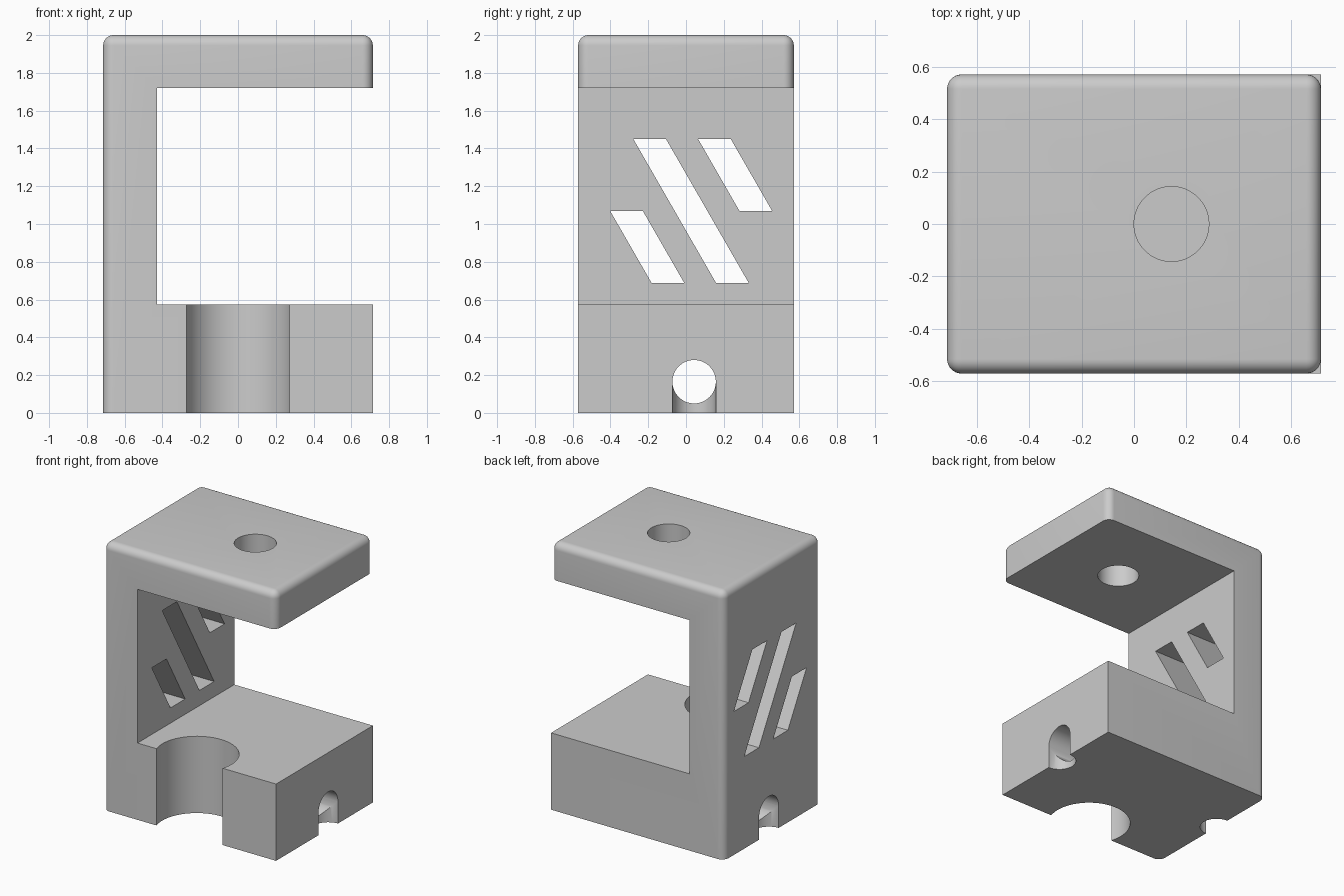
import bpy, bmesh, math
from mathutils import Matrix, Vector

if "Cube" in bpy.data.objects:
    bpy.data.objects.remove(bpy.data.objects["Cube"], do_unlink=True)

X, Y, TOP = 0.714, 0.571, 2.0      # half width, half depth, height
ROUND = 0.055

grey = bpy.data.materials.new("plain grey")
grey.use_nodes = True
grey.diffuse_color = (0.6, 0.6, 0.6, 1)
grey.node_tree.nodes["Principled BSDF"].inputs["Base Color"].default_value = (0.6, 0.6, 0.6, 1)


def add_object(name, bm):
    bmesh.ops.recalc_face_normals(bm, faces=bm.faces)
    mesh = bpy.data.meshes.new(name)
    bm.to_mesh(mesh)
    bm.free()
    mesh.materials.append(grey)
    obj = bpy.data.objects.new(name, mesh)
    bpy.context.collection.objects.link(obj)
    return obj


def prism(points, direction):
    """Extrude a closed outline of 3D points along a direction."""
    bm = bmesh.new()
    face = bm.faces.new([bm.verts.new(p) for p in points])
    ext = bmesh.ops.extrude_face_region(bm, geom=[face])["geom"]
    bmesh.ops.translate(bm, vec=Vector(direction),
                        verts=[v for v in ext if isinstance(v, bmesh.types.BMVert)])
    return bm


def cylinder(name, centre, radius, length, axis="Z"):
    bm = bmesh.new()
    matrix = Matrix.Translation(centre)
    if axis == "X":
        matrix = matrix @ Matrix.Rotation(math.pi / 2, 4, "Y")
    bmesh.ops.create_cone(bm, cap_ends=True, segments=64, radius1=radius,
                          radius2=radius, depth=length, matrix=matrix)
    return add_object(name, bm)


# C-shaped bracket: base block, back wall and top plate in one profile
profile = [(-X, 0), (X, 0), (X, 0.573), (-0.43, 0.573),
           (-0.43, 1.72), (X, 1.72), (X, TOP), (-X, TOP)]
bm = prism([(x, -Y, z) for x, z in profile], (0, 2 * Y, 0))


def is_rounded(edge):
    a, b = (v.co for v in edge.verts)
    on_top = min(a.z, b.z) > TOP - 0.01
    upright = abs(a.z - b.z) > 0.1
    outer_wall = max(a.x, b.x) < -X + 0.01
    plate_end = min(a.x, b.x) > X - 0.01 and min(a.z, b.z) > 1.7
    return on_top or (upright and (outer_wall or plate_end))


# Round the top rim, the wall corners and the plate corners
bmesh.ops.bevel(bm, geom=[e for e in bm.edges if is_rounded(e)], offset=ROUND,
                segments=8, profile=0.5, affect="EDGES", clamp_overlap=True)
bracket = add_object("bracket", bm)

# Round openings: plate hole, front recess, cable tunnel and its two exits
cutters = [
    cylinder("plate_hole", (0.143, 0, 1.86), 0.143, 0.5),
    cylinder("front_recess", (0, -0.486, 0.3), 0.286, 0.9),
    cylinder("cable_tunnel", (0, 0.043, 0.165), 0.115, 2, "X"),
]
for side, label in ((-1, "right"), (1, "left")):
    cutters.append(cylinder(label + "_cable_exit", (side * X, 0.043, 0.0325), 0.115, 0.265))

# Slanted slots through the wall: start y, top z, bottom z
SLANT, WIDTH = 0.575, 0.173
for name, y, top, bottom in (("long_slot", -0.279, 1.45, 0.687),
                             ("upper_slot", 0.064, 1.45, 1.07),
                             ("lower_slot", -0.402, 1.07, 0.687)):
    shift = (top - bottom) * SLANT
    outline = [(-0.9, y, top), (-0.9, y + WIDTH, top),
               (-0.9, y + WIDTH + shift, bottom), (-0.9, y + shift, bottom)]
    cutters.append(add_object(name, prism(outline, (0.6, 0, 0))))

# Cut the openings, then drop the cutters
bpy.context.view_layer.objects.active = bracket
for cutter in cutters:
    cutter.hide_render = True
    cut = bracket.modifiers.new(cutter.name, "BOOLEAN")
    cut.operation = "DIFFERENCE"
    cut.solver = "EXACT"
    cut.object = cutter
    bpy.ops.object.modifier_apply(modifier=cut.name)
    bpy.data.objects.remove(cutter, do_unlink=True)

bpy.ops.object.select_all(action="DESELECT")
bracket.select_set(True)
bpy.ops.object.shade_smooth_by_angle(angle=math.radians(30))
